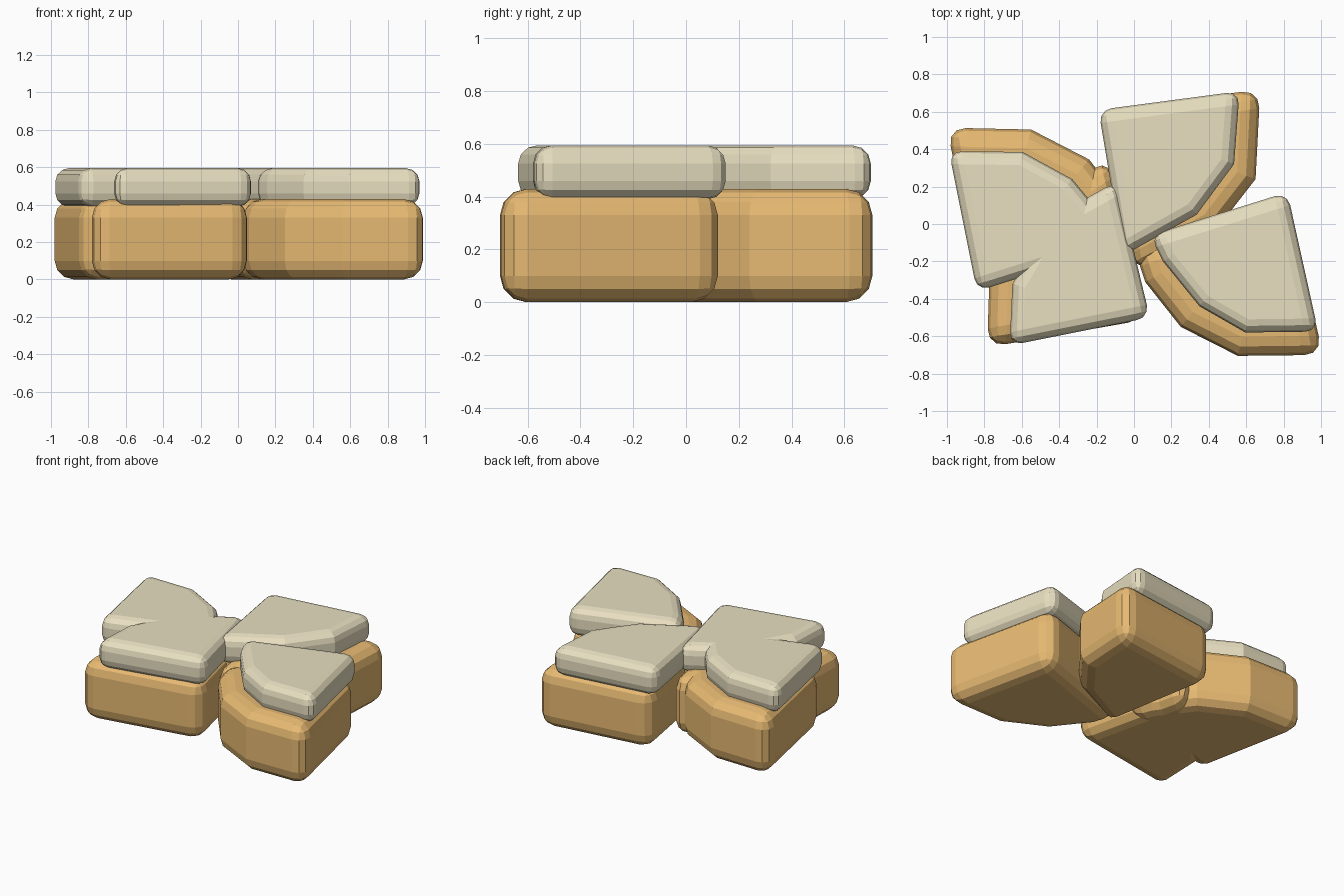
import bpy, bmesh
from mathutils import Vector

if "Cube" in bpy.data.objects:
    bpy.data.objects.remove(bpy.data.objects["Cube"])


def material(name, rgb):
    m = bpy.data.materials.new(name)
    m.diffuse_color = (*rgb, 1)
    m.use_nodes = True
    m.node_tree.nodes["Principled BSDF"].inputs["Base Color"].default_value = m.diffuse_color
    return m


base_mat = material("tan", (0.80, 0.49, 0.17))
top_mat = material("cream", (0.81, 0.74, 0.53))


def slab(name, outline, z0, z1, bevel, mat):
    """Extruded outline with rounded edges; shallow bends stay crisp."""
    bm = bmesh.new()
    face = bm.faces.new([bm.verts.new((x, y, z0)) for x, y in outline])
    ext = bmesh.ops.extrude_face_region(bm, geom=[face])
    verts = [g for g in ext["geom"] if isinstance(g, bmesh.types.BMVert)]
    bmesh.ops.translate(bm, verts=verts, vec=Vector((0, 0, z1 - z0)))
    bmesh.ops.recalc_face_normals(bm, faces=bm.faces)
    me = bpy.data.meshes.new(name)
    bm.to_mesh(me)
    bm.free()
    me.materials.append(mat)
    ob = bpy.data.objects.new(name, me)
    bpy.context.collection.objects.link(ob)
    mod = ob.modifiers.new("rounding", 'BEVEL')
    mod.width = bevel
    mod.segments = 3
    mod.limit_method = 'ANGLE'
    mod.angle_limit = 0.8


# Tan lower blocks
lower = {
    "back_right": [(-0.15, 0.61), (0.675, 0.72), (0.65, 0.24), (0.44, -0.03), (0.0, -0.26)],
    "back_left": [(-1.0, 0.515), (-0.55, 0.505), (-0.24, 0.345), (-0.05, 0.10), (0.02, -0.07), (-0.83, -0.33)],
    "front_left": [(0.07, -0.51), (-0.785, -0.66), (-0.77, -0.20), (-0.52, 0.12), (-0.13, 0.35)],
    "front_right": [(0.0, -0.13), (0.82, 0.15), (1.01, -0.70), (0.555, -0.705), (0.25, -0.55), (0.06, -0.31)],
}
# Cream upper slabs
upper = {
    "back_right": [(-0.19, 0.61), (0.565, 0.71), (0.535, 0.32), (0.335, 0.05), (-0.06, -0.17)],
    "back_left": [(-0.99, 0.39), (-0.595, 0.385), (-0.33, 0.24), (-0.14, 0.01), (-0.08, -0.12), (-0.84, -0.36)],
    "front_left": [(0.085, -0.50), (-0.665, -0.65), (-0.65, -0.32), (-0.45, 0.03), (-0.09, 0.23)],
    "front_right": [(0.085, -0.06), (0.82, 0.17), (0.985, -0.575), (0.595, -0.58), (0.35, -0.44), (0.155, -0.20)],
}

for key, pts in lower.items():
    slab("lower_block_" + key, pts, 0.0, 0.43, 0.10, base_mat)
for key, pts in upper.items():
    slab("upper_slab_" + key, pts, 0.39, 0.595, 0.07, top_mat)
